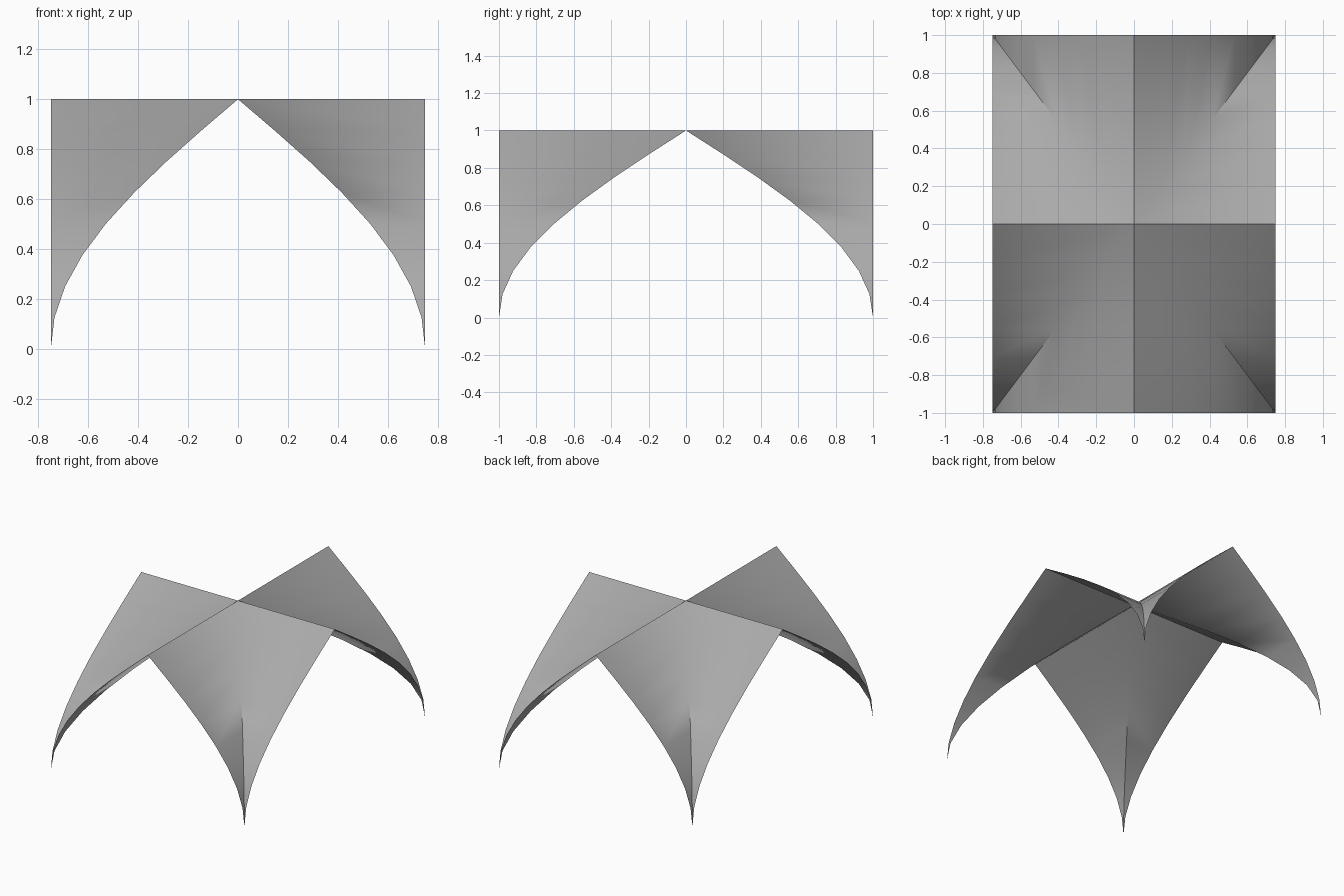
import bpy
import bmesh
import math

# Remove the default cube only
cube = bpy.data.objects.get("Cube")
if cube:
    bpy.data.objects.remove(cube, do_unlink=True)

HALF_X, HALF_Y, HEIGHT, STEPS = 0.75, 1.0, 1.0, 8

# Single flat grey
grey = bpy.data.materials.new("plain grey")
grey.use_nodes = True
colour = (0.4, 0.4, 0.4, 1)
grey.diffuse_color = colour
grey.node_tree.nodes["Principled BSDF"].inputs["Base Color"].default_value = colour

# Pointed arch: (fraction of half span, height), from foot to ridge
arch = [(math.cos(k * math.pi / 2 / STEPS), HEIGHT * k / STEPS)
        for k in range(STEPS + 1)]
arch[-1] = (0.0, HEIGHT)


def add_panel(bm, points):
    """Add one face, dropping repeated corners and turning it upwards."""
    points = list(dict.fromkeys(points))
    face = bm.faces.new([bm.verts.new(p) for p in points])
    face.normal_update()
    if face.normal.z < 0:
        face.normal_flip()


# Two crossing vaults, each cut off at the diagonal groins
bm = bmesh.new()
for sx in (-1, 1):
    for sy in (-1, 1):
        for (t0, z0), (t1, z1) in zip(arch, arch[1:]):
            x0, x1 = sx * HALF_X * t0, sx * HALF_X * t1
            y0, y1 = sy * HALF_Y * t0, sy * HALF_Y * t1
            edge_x, edge_y = sx * HALF_X, sy * HALF_Y
            # strip of the vault running front to back
            add_panel(bm, [(x0, edge_y, z0), (x1, edge_y, z1),
                           (x1, y1, z1), (x0, y0, z0)])
            # strip of the vault running side to side
            add_panel(bm, [(edge_x, y0, z0), (edge_x, y1, z1),
                           (x1, y1, z1), (x0, y0, z0)])
bmesh.ops.remove_doubles(bm, verts=bm.verts, dist=0.0001)

mesh = bpy.data.meshes.new("vault_canopy")
bm.to_mesh(mesh)
bm.free()
mesh.materials.append(grey)
canopy = bpy.data.objects.new("vault_canopy", mesh)
bpy.context.collection.objects.link(canopy)

# Soft curves, sharp ridges and lower groins
bpy.ops.object.select_all(action='DESELECT')
canopy.select_set(True)
bpy.context.view_layer.objects.active = canopy
bpy.ops.object.shade_smooth_by_angle(angle=math.radians(57))
